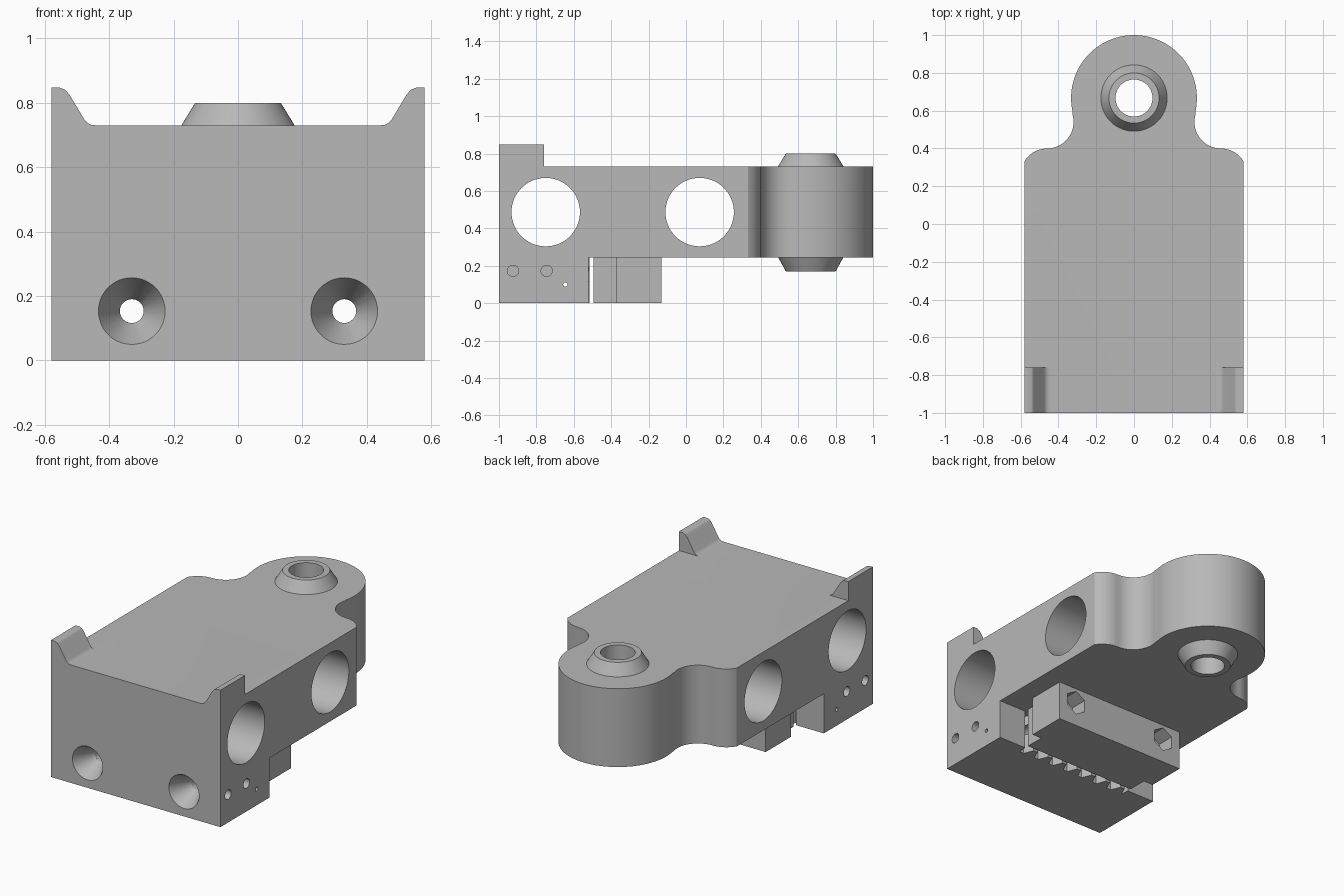
import bpy, bmesh
from math import pi, cos, sin, radians
from mathutils import Matrix, Vector

cube = bpy.data.objects.get("Cube")
if cube:
    bpy.data.objects.remove(cube, do_unlink=True)

# Single plain grey plastic
grey = bpy.data.materials.new("grey_plastic")
grey.use_nodes = True
colour = (0.48, 0.48, 0.48, 1)
grey.diffuse_color = colour
grey.node_tree.nodes["Principled BSDF"].inputs["Base Color"].default_value = colour


def finish(name, bm):
    bmesh.ops.recalc_face_normals(bm, faces=bm.faces)
    mesh = bpy.data.meshes.new(name)
    bm.to_mesh(mesh)
    bm.free()
    mesh.materials.append(grey)
    obj = bpy.data.objects.new(name, mesh)
    bpy.context.collection.objects.link(obj)
    return obj


def prism(name, points, vec, start):
    """Extrude a closed outline of 3D points along a vector."""
    bm = bmesh.new()
    face = bm.faces.new([bm.verts.new(Vector(p) + Vector(start)) for p in points])
    result = bmesh.ops.extrude_face_region(bm, geom=[face])
    verts = [g for g in result["geom"] if isinstance(g, bmesh.types.BMVert)]
    bmesh.ops.translate(bm, verts=verts, vec=vec)
    return finish(name, bm)


def cone(name, centre, r1, r2, length, axis="Z", sides=64):
    """Cylinder or cone centred on a point; r1 is at the low end of the axis."""
    turn = {"X": Matrix.Rotation(pi / 2, 4, "Y"),
            "Y": Matrix.Rotation(-pi / 2, 4, "X"),
            "Z": Matrix.Identity(4)}[axis]
    bm = bmesh.new()
    bmesh.ops.create_cone(bm, cap_ends=True, segments=sides, radius1=r1, radius2=r2,
                          depth=length, matrix=Matrix.Translation(centre) @ turn)
    return finish(name, bm)


def arc(cx, cy, r, a, b, n):
    return [(cx + r * cos(radians(a + (b - a) * i / n)),
             cy + r * sin(radians(a + (b - a) * i / n))) for i in range(n + 1)]


def combine(target, others, operation):
    """Apply booleans one after another and remove the helpers."""
    for other in others:
        other.hide_render = True
        mod = target.modifiers.new("combine", "BOOLEAN")
        mod.operation, mod.object, mod.solver = operation, other, "EXACT"
        bpy.context.view_layer.update()
        graph = bpy.context.evaluated_depsgraph_get()
        mesh = bpy.data.meshes.new_from_object(target.evaluated_get(graph))
        target.modifiers.clear()
        target.data = mesh
        bpy.data.objects.remove(other, do_unlink=True)


def flat(points):
    return [(x, y, 0) for x, y in points]


BOTTOM, TOP, HALF, PIVOT = 0.245, 0.73, 0.58, 0.667

# Main plate: half outline with shoulder, neck and rounded end, then mirrored
half = [(HALF, -1)]
half += arc(0.46, 0.26, 0.14, 31, 90, 10)
half += arc(0.46, 0.54, 0.14, 270, 164.6, 16)[1:]
half += arc(0, PIVOT, 0.333, -15.4, 90, 32)[1:]
outline = half + [(-x, y) for x, y in reversed(half[:-1])]
body = prism("carriage_body", flat(outline), (0, 0, TOP - BOTTOM), (0, 0, BOTTOM))

# Front block with a toothed rear wall
teeth = []
pitch = 0.11
for i in range(7):
    x = 0.385 - i * pitch
    teeth += [(x, -0.575), (x - 0.03, -0.575), (x - 0.055, -0.515), (x - 0.085, -0.515)]
front = [(-HALF, -1), (HALF, -1), (HALF, -0.52), (0.39, -0.52)] + teeth
front += [(-0.385, -0.575), (-0.39, -0.52), (-HALF, -0.52)]
front_block = prism("front_block", flat(front), (0, 0, 0.3), (0, 0, 0))

# Rear clamp block with a narrower tongue facing the teeth
side = [(0.455, -0.13), (0.455, -0.375), (0.39, -0.375), (0.39, -0.495)]
rear = side + [(-x, y) for x, y in reversed(side)]
rear_block = prism("rear_clamp", flat(rear), (0, 0, 0.3), (0, 0, 0))

# Raised front corners
corner = [(HALF, 0.7), (HALF, 0.848), (0.553, 0.847), (0.538, 0.841), (0.524, 0.826),
          (0.476, 0.746), (0.466, 0.736), (0.454, 0.731), (0.44, TOP), (0.44, 0.7)]
horns = [prism("corner_horn", [(s * x, 0, z) for x, z in corner], (0, 0.24, 0), (0, -1, 0))
         for s in (-1, 1)]

# Tapered bosses above and below the pivot
bosses = [cone("upper_boss", (0, PIVOT, 0.755), 0.188, 0.133, 0.09),
          cone("lower_boss", (0, PIVOT, 0.22), 0.133, 0.188, 0.1)]
combine(body, [front_block, rear_block] + horns + bosses, "UNION")

# Pivot bore and the two large cross bores
cutters = [cone("pivot_bore", (0, PIVOT, 0.5), 0.098, 0.098, 1.2)]
for y in (-0.75, 0.073):
    cutters.append(cone("rod_bore", (0, y, 0.487), 0.183, 0.183, 1.4, "X"))

# Clamp screws: countersink, through hole and nut pocket
for x in (-0.33, 0.33):
    cutters.append(cone("screw_hole", (x, -0.55, 0.153), 0.037, 0.037, 1.1, "Y", 32))
    cutters.append(cone("countersink", (x, -0.96, 0.153), 0.1275, 0.037, 0.17, "Y", 48))
    cutters.append(cone("nut_pocket", (x, -0.16, 0.153), 0.075, 0.075, 0.16, "Y", 6))

# Small side holes
for s in (-1, 1):
    for y in (-0.925, -0.745):
        cutters.append(cone("side_hole", (s * 0.53, y, 0.173), 0.03, 0.03, 0.24, "X", 24))
cutters.append(cone("pin_hole", (0, -0.645, 0.1), 0.012, 0.012, 1.4, "X", 16))
combine(body, cutters, "DIFFERENCE")

# Smooth curved walls, crisp edges
bpy.ops.object.select_all(action="DESELECT")
body.select_set(True)
bpy.context.view_layer.objects.active = body
bpy.ops.object.shade_smooth_by_angle(angle=radians(25))
